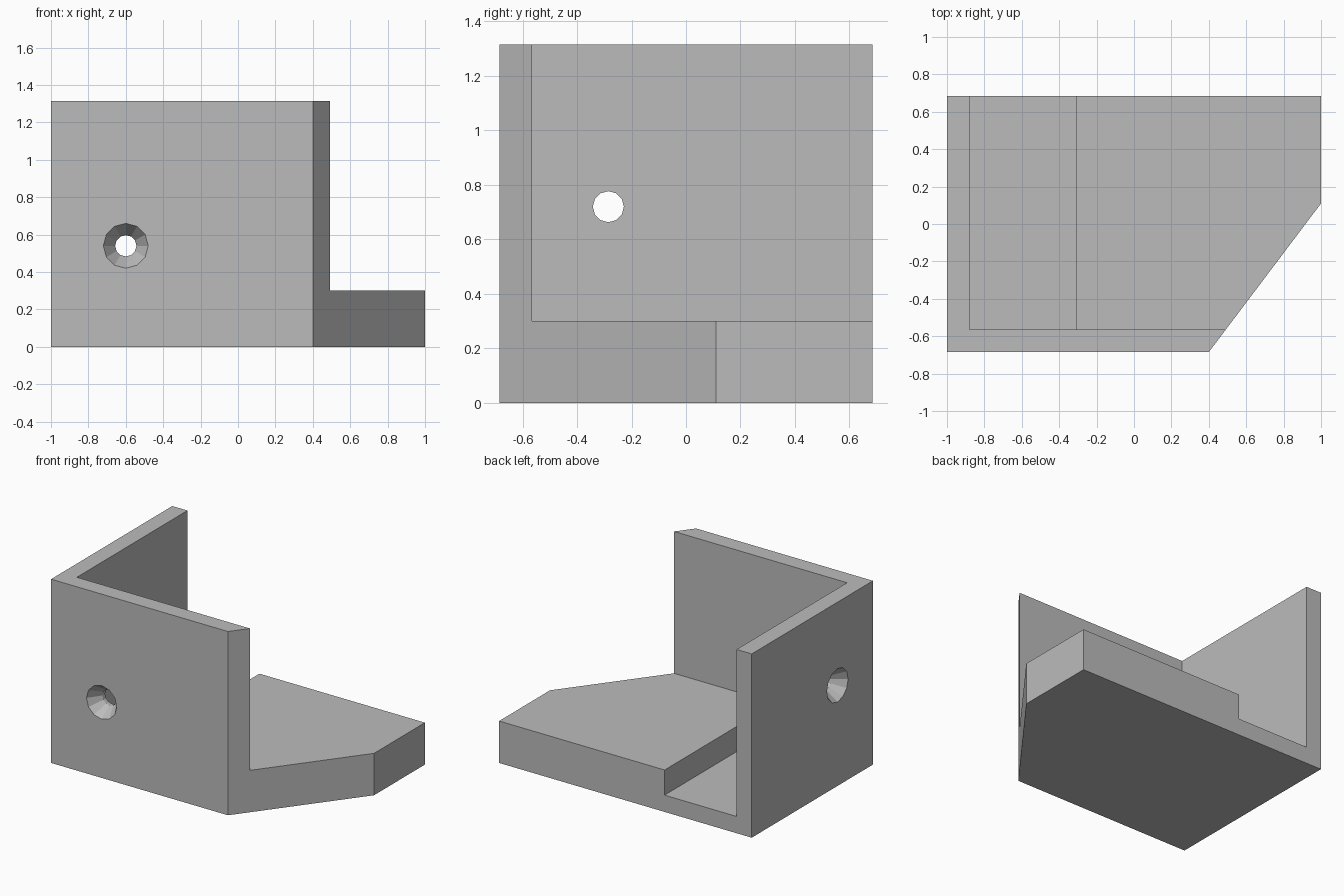
import bpy, bmesh, math
from mathutils import Matrix, Vector

cube = bpy.data.objects.get("Cube")
if cube:
    bpy.data.objects.remove(cube, do_unlink=True)

HALF_Y, TOP, WALL, BASE = 0.685, 1.315, 0.12, 0.30

grey = bpy.data.materials.new("plain grey")
grey.use_nodes = True
colour = (0.5, 0.5, 0.5, 1)
grey.diffuse_color = colour
grey.node_tree.nodes["Principled BSDF"].inputs["Base Color"].default_value = colour


def make_object(name, bm):
    bmesh.ops.recalc_face_normals(bm, faces=bm.faces)
    mesh = bpy.data.meshes.new(name)
    bm.to_mesh(mesh)
    bm.free()
    mesh.materials.append(grey)
    obj = bpy.data.objects.new(name, mesh)
    bpy.context.collection.objects.link(obj)
    return obj


def prism(name, outline, z0, z1):
    bm = bmesh.new()
    face = bm.faces.new([bm.verts.new((x, y, z0)) for x, y in outline])
    new = bmesh.ops.extrude_face_region(bm, geom=[face])["geom"]
    bmesh.ops.translate(bm, vec=(0, 0, z1 - z0),
                        verts=[v for v in new if isinstance(v, bmesh.types.BMVert)])
    return make_object(name, bm)


def block(name, x0, x1, y0, y1, z0, z1):
    return prism(name, [(x0, y0), (x1, y0), (x1, y1), (x0, y1)], z0, z1)


def screw_cutter(name, place, direction):
    """Countersunk hole, entering at place and running along direction."""
    profile = [(-0.02, 0.134), (0.09, 0.057), (0.2, 0.057)]
    sides = 12
    bm = bmesh.new()
    rings = [[bm.verts.new((r * math.cos(math.tau * i / sides),
                            r * math.sin(math.tau * i / sides), d))
              for i in range(sides)] for d, r in profile]
    for a, b in zip(rings, rings[1:]):
        for i in range(sides):
            j = (i + 1) % sides
            bm.faces.new((a[i], a[j], b[j], b[i]))
    bm.faces.new(rings[0])
    bm.faces.new(rings[-1])
    turn = Vector(direction).to_track_quat("Z", "Y").to_matrix().to_4x4()
    bm.transform(Matrix.Translation(place) @ turn)
    return make_object(name, bm)


def cut(target, cutter):
    mod = target.modifiers.new("cut", "BOOLEAN")
    mod.operation = "DIFFERENCE"
    mod.solver = "EXACT"
    mod.object = cutter
    bpy.context.view_layer.objects.active = target
    bpy.ops.object.modifier_apply(modifier=mod.name)
    bpy.data.objects.remove(cutter, do_unlink=True)


# Solid body with one slanted corner
bracket = prism("corner_bracket",
                [(-1, -HALF_Y), (0.4, -HALF_Y), (1, 0.11), (1, HALF_Y), (-1, HALF_Y)],
                0, TOP)

# Open space above the base plate, leaving two walls
inner_x, inner_y = -1 + WALL, -HALF_Y + WALL
cut(bracket, block("space_cutter", inner_x, 1.5, inner_y, 1, BASE, 2))

# Channel in the base beside the side wall
cut(bracket, block("channel_cutter", inner_x, -0.31, inner_y, 1, 0.12, 0.6))

# Countersunk screw holes in both walls
cut(bracket, screw_cutter("front_hole_cutter", (-0.6, -HALF_Y, 0.54), (0, 1, 0)))
cut(bracket, screw_cutter("side_hole_cutter", (-1, -0.285, 0.72), (1, 0, 0)))
